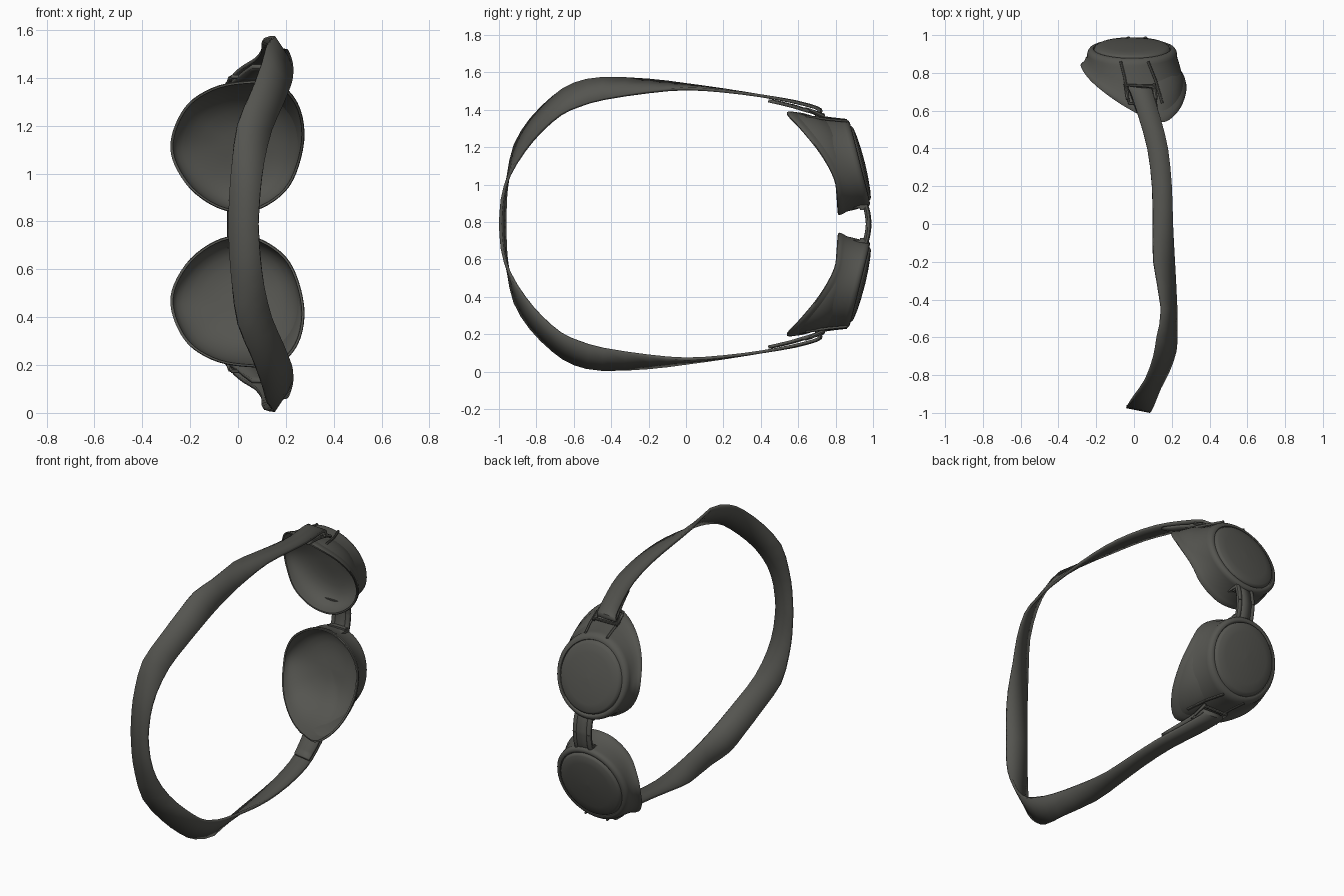
import bpy, bmesh, math
from mathutils import Vector

if "Cube" in bpy.data.objects:
    bpy.data.objects.remove(bpy.data.objects["Cube"])

MID = Vector((0, 0, 0.79))          # both halves mirror about this height
rubber = bpy.data.materials.new("dark_grey_rubber")
rubber.diffuse_color = (0.09, 0.09, 0.08, 1)
rubber.use_nodes = True
rubber.node_tree.nodes["Principled BSDF"].inputs["Base Color"].default_value = rubber.diffuse_color


def spline(pts, n, closed=False):
    """Catmull-Rom resampling, n steps per segment."""
    p = [Vector(q) for q in pts]
    m, out = len(p), []
    for i in range(m if closed else m - 1):
        g = [p[(i + k) % m] if closed else p[min(max(i + k, 0), m - 1)] for k in (-1, 0, 1, 2)]
        for s in range(n):
            t = s / n
            out.append(0.5 * (2 * g[1] + (g[2] - g[0]) * t + (2 * g[0] - 5 * g[1] + 4 * g[2] - g[3]) * t * t
                              + (3 * g[1] - g[0] - 3 * g[2] + g[3]) * t ** 3))
    return out if closed else out + [p[-1]]


def loft(name, rings, closed=True, caps=False, loop=False, thick=0, angle=45):
    """Skin a list of rings, then mirror the part to the other half."""
    bm = bmesh.new()
    vs = [[bm.verts.new(Vector(v) - MID) for v in r] for r in rings]
    pairs = list(zip(vs, vs[1:])) + ([(vs[-1], vs[0])] if loop else [])
    for a, b in pairs:
        n = len(a)
        for i in range(n if closed else n - 1):
            j = (i + 1) % n
            bm.faces.new((a[i], a[j], b[j], b[i]))
    if caps:
        bm.faces.new(vs[0])
        bm.faces.new(vs[-1])
    bmesh.ops.remove_doubles(bm, verts=bm.verts, dist=0.0002)
    bmesh.ops.recalc_face_normals(bm, faces=bm.faces)
    me = bpy.data.meshes.new(name)
    bm.to_mesh(me)
    bm.free()
    ob = bpy.data.objects.new(name, me)
    bpy.context.collection.objects.link(ob)
    ob.location = MID
    me.materials.append(rubber)
    mir = ob.modifiers.new("mirror", 'MIRROR')
    mir.use_axis = (False, False, True)
    mir.merge_threshold = 0.002
    if thick:
        so = ob.modifiers.new("thickness", 'SOLIDIFY')
        so.thickness, so.offset = thick, 0
    bpy.ops.object.select_all(action='DESELECT')
    ob.select_set(True)
    bpy.context.view_layer.objects.active = ob
    bpy.ops.object.shade_smooth_by_angle(angle=math.radians(angle))
    return ob


def tube(name, pts, r, loop=False, sides=8):
    p, rings = [Vector(q) for q in pts], []
    for i, c in enumerate(p):
        a = p[i - 1] if (i or loop) else c
        b = p[(i + 1) % len(p)] if (loop or i < len(p) - 1) else c
        d = (b - a).normalized()
        u = d.cross(Vector((0.1, 0.3, 1))).normalized()
        w = d.cross(u)
        rings.append([c + r * (math.cos(k * math.tau / sides) * u + math.sin(k * math.tau / sides) * w)
                      for k in range(sides)])
    return loft(name, rings, caps=not loop, loop=loop)


# eye cup: open slanted rim at the back, tilted round lens in front
rim = spline([(.05, .57, 1.39), (.165, .54, 1.385), (.25, .615, 1.3), (.28, .715, 1.17), (.255, .79, 1.03),
              (.2, .805, .925), (.1, .81, .854), (0, .815, .836), (-.1, .812, .862), (-.2, .815, .935),
              (-.268, .84, 1.04), (-.283, .835, 1.13), (-.252, .78, 1.23), (-.19, .72, 1.312),
              (-.08, .64, 1.37)], 4, True)
C = Vector((-.01, 0, 1.115))


def disc(scale, dy):
    """Ring on the tilted lens plane, aligned with the rim points."""
    out = []
    for v in rim:
        a = math.atan2(v.z - C.z, v.x - C.x)
        x, z = C.x + .238 * scale * math.cos(a), C.z + .238 * scale * math.sin(a)
        out.append(Vector((x, .983 - (z - .9) * .25 + dy, z)))
    return out


def pull(t, s):
    """Blend rim towards the lens ring, scaled in the x-z plane."""
    res = []
    for a, b in zip(rim, disc(1, -.03)):
        v = a.lerp(b, t)
        res.append(Vector((C.x + (v.x - C.x) * s, v.y, C.z + (v.z - C.z) * s)))
    return res


def bowl(k):
    """Ring of the smooth hollow: k = 0 at the rim, 1 at the deepest point."""
    s, d = math.cos(k * math.pi / 2) ** .6, math.sin(k * math.pi / 2)
    return [Vector((C.x + (a.x - C.x) * .955 * s, a.y + (b.y - a.y) * d, C.z + (a.z - C.z) * .955 * s))
            for a, b in zip(rim, disc(max(s, .001) * .9, -.026))]


loft("eye_cup", [bowl(k) for k in (1, .98, .94, .88, .75, .6, .45, .3, .15, 0)]
     + [pull(0, .985), pull(.03, 1), pull(.12, 1.003), pull(.22, .99), pull(.32, .972), pull(.6, .98), disc(1, -.045),
        disc(1, -.03), disc(.985, -.015), disc(.95, -.004), disc(.9, .001), disc(.865, 0), disc(.85, -.006),
        disc(.83, .005), disc(.78, .013), disc(.6, .02), disc(.3, .026), disc(0.001, .028)])

# head strap: pairs of edge points from the folded-back end to the back centre
low = [(.06, .46, 1.448), (.02, .58, 1.42), (-.025, .7, 1.382), (-.03, .722, 1.393), (-.02, .7, 1.412),
       (.02, .58, 1.445), (.07, .4, 1.475), (.095, .2, 1.507), (.1, 0, 1.535), (.105, -.2, 1.56),
       (.148, -.45, 1.571), (.125, -.6, 1.54), (.105, -.71, 1.47), (.06, -.83, 1.35), (.0, -.915, 1.21),
       (-.025, -.95, 1.05), (-.035, -.965, .92), (-.04, -.967, .79)]
high = [(.17, .44, 1.448), (.14, .56, 1.42), (.1, .69, 1.382), (.095, .712, 1.393), (.1, .69, 1.412),
        (.14, .56, 1.445), (.18, .4, 1.475), (.2, .2, 1.5), (.205, 0, 1.512), (.213, -.2, 1.495),
        (.223, -.44, 1.457), (.225, -.57, 1.42), (.22, -.67, 1.375), (.185, -.775, 1.285), (.14, -.865, 1.18),
        (.11, -.945, 1.05), (.093, -.983, .92), (.085, -.992, .79)]
A, B = spline(low, 2), spline(high, 2)
loft("head_strap", [[a, a.lerp(b, .5), b] for a, b in zip(A, B)], closed=False, thick=.016)

# buckle frame with two posts and side ridges on the cup
tube("buckle_frame", [(-.05, .735, 1.372), (.1, .73, 1.368), (.12, .63, 1.402), (-.025, .64, 1.405)], .009, True)
for x in (-.045, .105):
    tube("buckle_post", [(x, .74, 1.362), (x + .012, .66, 1.4)], .009)
tube("cup_ridge", [(-.07, .86, 1.344), (-.05, .78, 1.353), (-.035, .69, 1.366)], .007)
tube("cup_ridge", [(.075, .86, 1.34), (.115, .76, 1.349), (.15, .64, 1.366)], .007)

# nose bridge: curved band with raised edges, and tabs holding it
path = spline([(0, .95, .91), (0, .965, .87), (0, .973, .83), (0, .977, .79)], 3)
loft("nose_bridge", [[(-.03, p.y, p.z), (.06, p.y, p.z)] for p in path], closed=False, thick=.02)
for x in (-.03, .06):
    tube("bridge_edge", [(x, p.y, p.z) for p in path], .016)


def slab(name, x0, x1, y0, y1, z0, z1):
    loft(name, [[(x0, y0, z), (x1, y0, z), (x1, y1, z), (x0, y1, z)] for z in (z0, z1)], caps=True)


slab("bridge_tab", -.045, .075, .895, .965, .875, .89)
slab("bridge_hook", -.04, .07, .93, .97, .865, .885)
